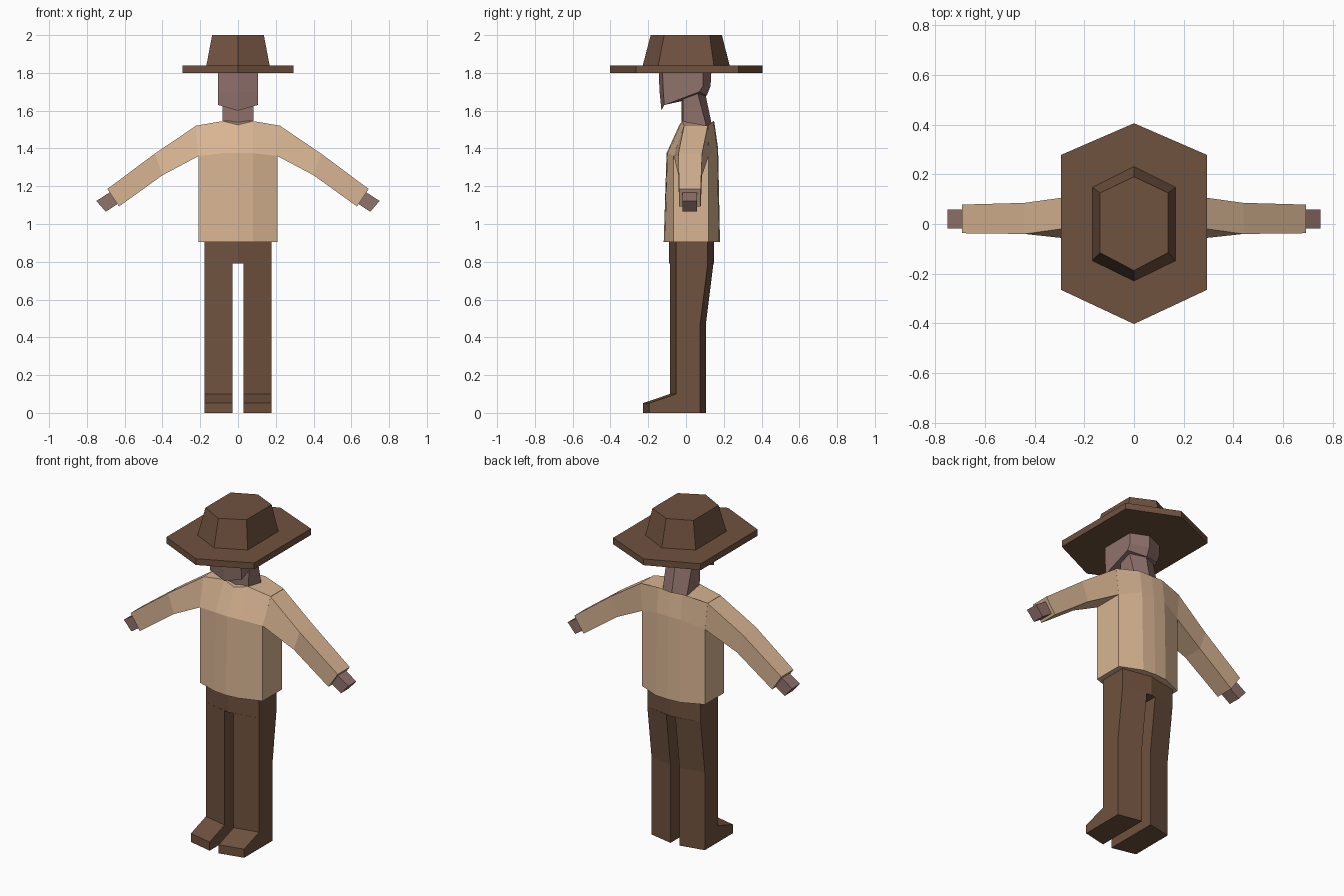
import bpy, bmesh


def material(name, rgb):
    m = bpy.data.materials.new(name)
    m.diffuse_color = (*rgb, 1)
    return m


BROWN = material("brown", (0.162, 0.084, 0.049))
TAN = material("tan", (0.69, 0.46, 0.29))
SKIN = material("skin", (0.28, 0.168, 0.15))


def loft(name, rings, mat, side=1):
    """Capped skin through matching rings of points."""
    bm = bmesh.new()
    loops = [[bm.verts.new((side * x, y, z)) for x, y, z in r] for r in rings]
    n = len(loops[0])
    for a, b in zip(loops, loops[1:]):
        for i in range(n):
            j = (i + 1) % n
            bm.faces.new((a[i], a[j], b[j], b[i]))
    bm.faces.new(loops[0])
    bm.faces.new(loops[-1])
    bmesh.ops.recalc_face_normals(bm, faces=bm.faces)
    me = bpy.data.meshes.new(name)
    bm.to_mesh(me)
    bm.free()
    me.materials.append(mat)
    ob = bpy.data.objects.new(name, me)
    bpy.context.collection.objects.link(ob)
    return ob


def full(half):
    """Complete a ring from its x >= 0 half, listed front to back."""
    return half + [(-x, y, z) for x, y, z in reversed(half) if x > 0]


def hexagon(w, front, back, tip_front, tip_back, z):
    return full([(0, tip_front, z), (w, front, z), (w, back, z), (0, tip_back, z)])


# Hat
loft("hat_brim", [hexagon(0.293, -0.265, 0.278, -0.402, 0.405, z)
                  for z in (1.80, 1.838)], BROWN)
loft("hat_crown", [hexagon(0.168, -0.148, 0.148, -0.23, 0.232, 1.835),
                   hexagon(0.137, -0.115, 0.125, -0.187, 0.19, 2.0)], BROWN)

# Head and neck
loft("head", [
    full([(0, -0.13, 1.60), (0.105, -0.115, 1.63), (0.105, 0.07, 1.70), (0, 0.11, 1.68)]),
    full([(0, -0.14, 1.70), (0.105, -0.12, 1.70), (0.105, 0.09, 1.73), (0, 0.13, 1.73)]),
    full([(0, -0.145, 1.82), (0.105, -0.125, 1.82), (0.105, 0.09, 1.82), (0, 0.135, 1.82)]),
], SKIN)
loft("neck", [
    full([(0, -0.025, 1.51), (0.08, -0.015, 1.51), (0.08, 0.11, 1.51), (0, 0.14, 1.51)]),
    full([(0, -0.025, 1.70), (0.085, -0.015, 1.70), (0.085, 0.06, 1.70), (0, 0.10, 1.70)]),
], SKIN)

# Shirt body, from hem to collar
loft("shirt_body", [
    full([(0, -0.118, 0.905), (0.08, -0.11, 0.905), (0.21, -0.065, 0.905),
          (0.21, 0.12, 0.905), (0.08, 0.175, 0.905), (0, 0.18, 0.905)]),
    full([(0, -0.103, 1.375), (0.08, -0.098, 1.375), (0.21, -0.065, 1.36),
          (0.21, 0.12, 1.36), (0.08, 0.165, 1.40), (0, 0.17, 1.40)]),
    full([(0, -0.035, 1.525), (0.08, -0.02, 1.545), (0.225, -0.01, 1.52),
          (0.225, 0.115, 1.52), (0.08, 0.145, 1.545), (0, 0.15, 1.54)]),
], TAN)


def slab(top, bottom, y0, y1):
    """Arm cross-section between a top and a bottom (x, z) point."""
    return [(top[0], y0, top[1]), (top[0], y1, top[1]),
            (bottom[0], y1, bottom[1]), (bottom[0], y0, bottom[1])]


def leg_ring(z, back, toe=0.0):
    return [(0.03, -0.085 - toe, z), (0.178, -0.052 - toe, z),
            (0.178, back - 0.03, z), (0.03, back, z)]


for label, s in (("left", 1), ("right", -1)):
    # Sleeve and hand
    loft(label + "_sleeve", [
        [(0.222, -0.01, 1.52), (0.222, 0.115, 1.52), (0.208, 0.12, 1.36), (0.208, -0.065, 1.36)],
        slab((0.44, 1.373), (0.40, 1.258), -0.04, 0.085),
        slab((0.692, 1.185), (0.63, 1.093), -0.037, 0.078)], TAN, s)
    loft(label + "_hand", [slab((0.66, 1.18), (0.62, 1.118), -0.018, 0.058),
                           slab((0.75, 1.122), (0.70, 1.065), -0.018, 0.058)], SKIN, s)
    # Trouser leg and wedge-shaped shoe
    loft(label + "_leg", [leg_ring(0.1, 0.105), leg_ring(0.47, 0.105),
                          leg_ring(0.79, 0.145)], BROWN, s)
    loft(label + "_shoe", [leg_ring(0, 0.105, 0.143), leg_ring(0.052, 0.105, 0.143),
                           leg_ring(0.1, 0.105)], BROWN, s)

# Hips
loft("hips", [hexagon(0.178, -0.052, 0.115, -0.09, 0.148, z) for z in (0.79, 0.93)], BROWN)
